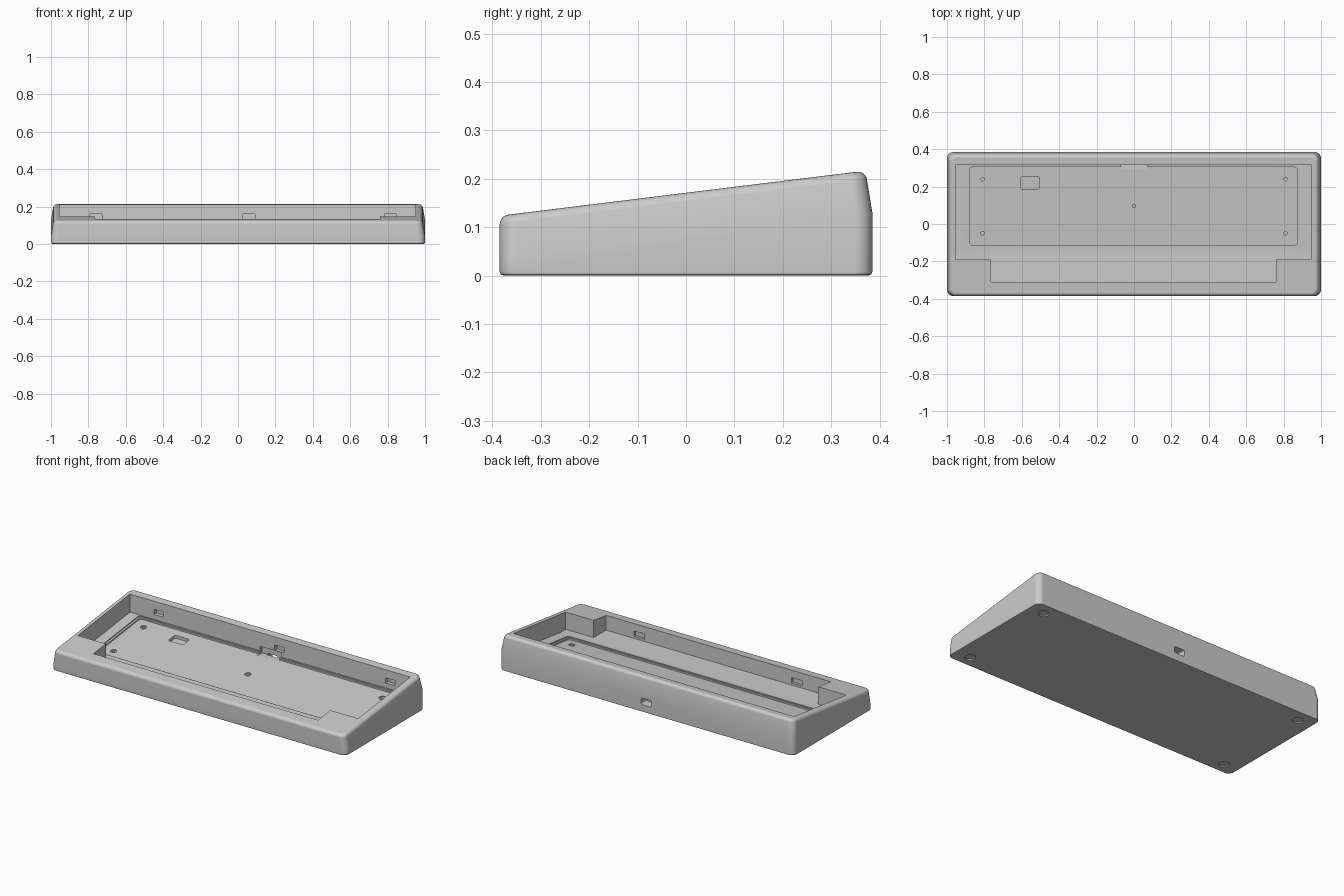
import bpy, bmesh
from math import sin, cos, pi

if "Cube" in bpy.data.objects:
    bpy.data.objects.remove(bpy.data.objects["Cube"])

SLOPE = 0.123          # tilt of the typing plane


def new_object(name, bm):
    bmesh.ops.recalc_face_normals(bm, faces=bm.faces)
    me = bpy.data.meshes.new(name)
    bm.to_mesh(me)
    bm.free()
    ob = bpy.data.objects.new(name, me)
    bpy.context.collection.objects.link(ob)
    return ob


def rounded_rect(x0, x1, y0, y1, r, n=6):
    pts = []
    for cx, cy, a0 in ((x1 - r, y1 - r, 0), (x0 + r, y1 - r, pi / 2),
                       (x0 + r, y0 + r, pi), (x1 - r, y0 + r, 1.5 * pi)):
        for i in range(n + 1):
            a = a0 + pi / 2 * i / n
            pts.append((cx + r * cos(a), cy + r * sin(a)))
    return pts


def loft(name, rings):
    """Skin a stack of equal-length vertex rings and cap both ends."""
    bm = bmesh.new()
    rows = [[bm.verts.new(p) for p in ring] for ring in rings]
    n = len(rows[0])
    for a, b in zip(rows, rows[1:]):
        for i in range(n):
            bm.faces.new((a[i], a[(i + 1) % n], b[(i + 1) % n], b[i]))
    bm.faces.new(rows[0])
    bm.faces.new(rows[-1])
    return new_object(name, bm)


def tilted_prism(name, outline, low, high):
    """Outline in plan, both caps parallel to the typing plane."""
    return loft(name, [[(x, y, c + SLOPE * y) for x, y in outline] for c in (low, high)])


def side_prism(name, x0, x1, profile):
    return loft(name, [[(x, y, z) for y, z in profile] for x in (x0, x1)])


def box(name, x0, x1, y0, y1, z0, z1):
    return side_prism(name, x0, x1, [(y0, z0), (y1, z0), (y1, z1), (y0, z1)])


def disc(x, y, r, n=24):
    return [(x + r * cos(2 * pi * i / n), y + r * sin(2 * pi * i / n)) for i in range(n)]


# Outer shell: straight lower walls, drafted upper walls, rounded edges
levels = [(0.008, 0, 0, 0), (0.0023, 0.0023, 0, 0), (0, 0.008, 0, 0), (0, 0.083, SLOPE, 0)]
R, TOP = 0.018, 0.171
for i in range(6):
    a = pi / 2 * i / 5
    c = TOP - R + R * sin(a)
    levels.append((R * (1 - cos(a)), c, SLOPE, 0.014 * (c - 0.083) / (TOP - 0.083)))
rings = []
for inset, c, slope, draft in levels:
    e = inset + draft
    outline = rounded_rect(-1 + e, 1 - e, -0.385 + inset, 0.385 - e, 0.035 - inset * 0.6)
    rings.append([(x, y, c + slope * y) for x, y in outline])
case = loft("keyboard_case", rings)

cutters = []
# Main opening and the narrower front bay
cutters.append(side_prism("main_opening", -0.955, 0.95,
               [(-0.19, 0.042), (-0.14, 0.042), (0.315, 0.098), (0.315, 0.5), (-0.19, 0.5)]))
cutters.append(box("front_bay", -0.765, 0.76, -0.31, -0.16, 0.042, 0.5))

# Stepped circuit board pocket
cutters.append(tilted_prism("pocket_step", rounded_rect(-0.89, 0.885, -0.122, 0.312, 0.02), 0.053, 0.2))
cutters.append(tilted_prism("pocket_floor", rounded_rect(-0.878, 0.873, -0.112, 0.304, 0.015), 0.044, 0.2))
cutters.append(tilted_prism("component_recess", rounded_rect(-0.605, -0.505, 0.187, 0.252, 0.01), 0.026, 0.1))

# Screw holes in the pocket floor
for x, y in ((-0.81, 0.24), (0.81, 0.24), (-0.81, -0.05), (0.81, -0.05), (0, 0.096)):
    cutters.append(tilted_prism("screw_seat", disc(x, y, 0.018), 0.038, 0.1))
    cutters.append(tilted_prism("screw_hole", disc(x, y, 0.009), 0.018, 0.1))

# Clip slots in the back and front inner walls
for x in (-0.76, 0.06, 0.815):
    cutters.append(box("back_clip_slot", x - 0.032, x + 0.032, 0.30, 0.338, 0.128, 0.160))
for x in (-0.535, 0.535):
    cutters.append(box("front_clip_slot", x - 0.035, x + 0.035, -0.325, -0.30, 0.055, 0.087))

# Cable port and its inner clearance
cutters.append(loft("cable_port", [[(x, y, z) for x, z in rounded_rect(-0.035, 0.035, 0.045, 0.085, 0.01)]
                                   for y in (0.33, 0.5)]))
cutters.append(box("port_clearance", -0.07, 0.07, 0.29, 0.335, 0.078, 0.125))

# Round foot recesses underneath
for sx in (-1, 1):
    for sy in (-1, 1):
        cutters.append(loft("foot_recess", [[(x, y, z) for x, y in disc(sx * 0.9, sy * 0.31, 0.03, 32)]
                                            for z in (-0.05, 0.007)]))

bpy.context.view_layer.objects.active = case
case.select_set(True)
for cutter in cutters:
    cutter.hide_render = True
    m = case.modifiers.new("cut", 'BOOLEAN')
    m.operation, m.solver, m.object = 'DIFFERENCE', 'EXACT', cutter
    bpy.ops.object.modifier_apply(modifier=m.name)
    bpy.data.objects.remove(cutter)

bpy.ops.object.shade_smooth_by_angle(angle=0.5)
w = case.modifiers.new("weighted_normals", 'WEIGHTED_NORMAL')
w.keep_sharp = True
